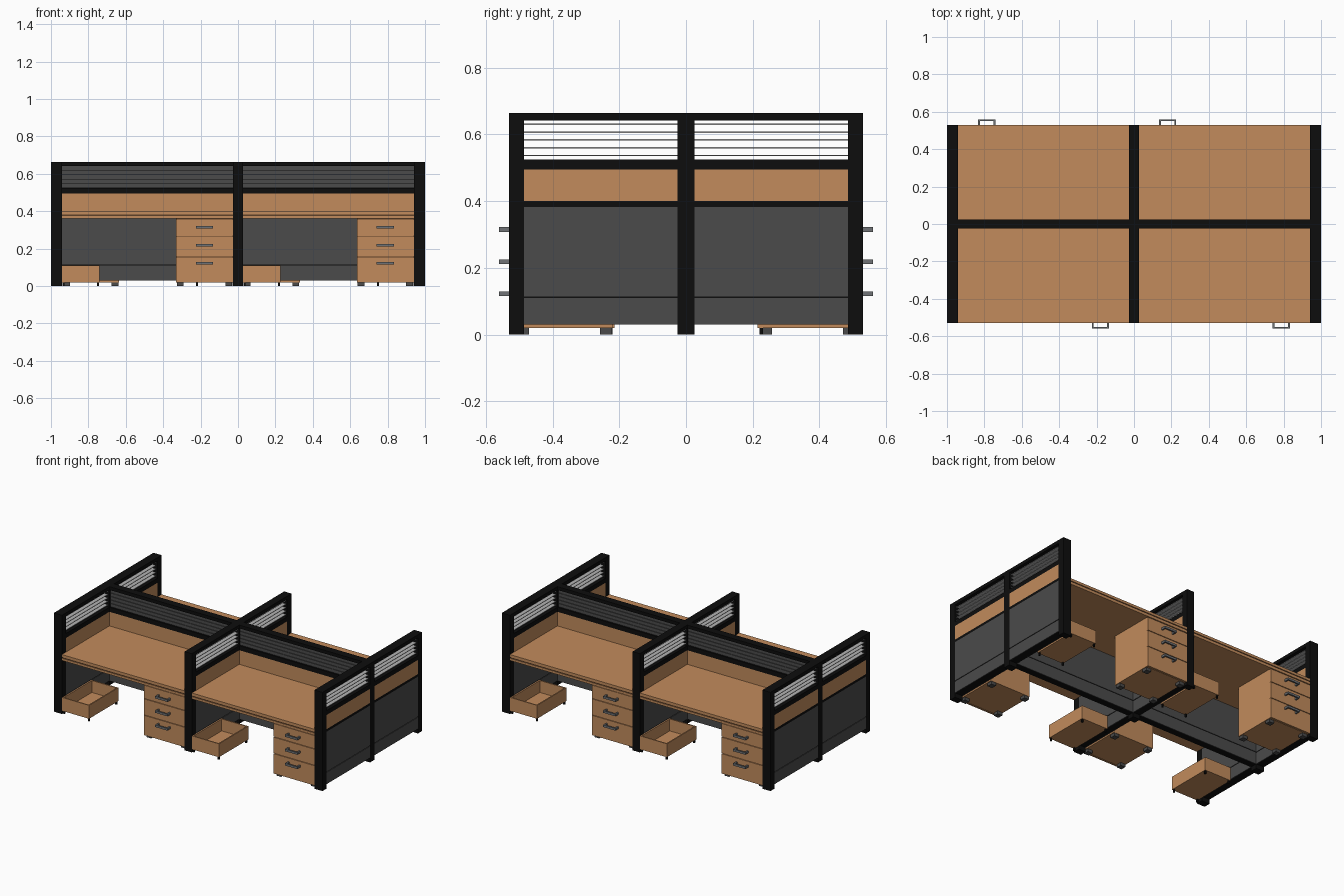
import bpy, bmesh
from math import pi
from mathutils import Matrix

old = bpy.data.objects.get("Cube")
if old:
    bpy.data.objects.remove(old, do_unlink=True)


def material(name, r, g, b):
    m = bpy.data.materials.new(name)
    m.use_nodes = True
    m.diffuse_color = (r, g, b, 1)
    m.node_tree.nodes["Principled BSDF"].inputs["Base Color"].default_value = (r, g, b, 1)
    return m


WOOD = material("warm wood", 0.54, 0.26, 0.107)
SEAM = material("dark wood seam", 0.11, 0.05, 0.02)
BLACK = material("black frame", 0.004, 0.004, 0.004)
GREY = material("dark grey panel", 0.07, 0.07, 0.07)
SLAT = material("light grey slat", 0.45, 0.45, 0.45)
METAL = material("handle grey", 0.16, 0.17, 0.18)


def part(name, mat, boxes, turn=0.0, swap=False):
    """One object from boxes (x0, x1, y0, y1, z0, z1); swap exchanges x and y."""
    bm = bmesh.new()
    for x0, x1, y0, y1, z0, z1 in boxes:
        if swap:
            x0, x1, y0, y1 = y0, y1, x0, x1
        m = Matrix.Translation(((x0 + x1) / 2, (y0 + y1) / 2, (z0 + z1) / 2))
        m = m @ Matrix.Diagonal((x1 - x0, y1 - y0, z1 - z0, 1))
        bmesh.ops.create_cube(bm, size=1, matrix=m)
    bm.transform(Matrix.Rotation(turn, 4, "Z"))
    mesh = bpy.data.meshes.new(name)
    bm.to_mesh(mesh)
    bm.free()
    mesh.materials.append(mat)
    ob = bpy.data.objects.new(name, mesh)
    bpy.context.collection.objects.link(ob)
    return ob


DESK_Z = 0.40
BOTTOM = 0.03
RAIL = 0.495
SILL = 0.525
TOP = 0.642
HEIGHT = 0.664
SKIN = 0.004   # thickness of facing panels


def wall(name, bays, v, half, posts, open_slats, swap):
    """Partition running along u: black frame, facing panels and upper slats."""
    core = half - SKIN
    u0, u1 = bays[0][0], bays[-1][1]
    frame = [(a, b, v - half, v + half, 0, HEIGHT) for a, b in posts]
    frame += [(u0, u1, v - core, v + core, BOTTOM, SILL),
              (u0, u1, v - half, v + half, TOP, HEIGHT),
              (u0, u1, v - half, v + half, RAIL, SILL),
              (u0, u1, v - half, v + half, 0.383, DESK_Z)]
    lower, upper, slats = [], [], []
    pitch = (TOP - SILL) / 5
    for a, b in bays:
        for s in (-1, 1):
            f0, f1 = sorted((v + s * core, v + s * half))
            lower += [(a, b, f0, f1, BOTTOM, 0.109), (a, b, f0, f1, 0.114, 0.383)]
            upper.append((a, b, f0, f1, DESK_Z, RAIL))
        for i in range(5):
            z = SILL + pitch * (i + 0.5)
            if open_slats:
                slats.append((a, b, v - 0.018, v + 0.018, z - 0.002, z + 0.002))
            else:
                slats.append((a, b, v - 0.015, v + 0.015, z - pitch * 0.45, z + pitch * 0.45))
    if not open_slats:
        frame.append((u0, u1, v - 0.008, v + 0.008, SILL, TOP))
    part(name + "_frame", BLACK, frame, swap=swap)
    part(name + "_lower_panels", GREY, lower, swap=swap)
    part(name + "_wood_panels", WOOD, upper, swap=swap)
    part(name + "_slats", SLAT if open_slats else GREY, slats, swap=swap)


# Partitions: two ends and a middle divider across, one long spine
cross_bays = [(-0.485, -0.025), (0.025, 0.485)]
cross_posts = [(-0.53, -0.485), (-0.025, 0.025), (0.485, 0.53)]
for label, x, half in (("right_end", -0.97, 0.03), ("middle", 0, 0.027), ("left_end", 0.97, 0.03)):
    wall(label + "_partition", cross_bays, x, half, cross_posts, True, True)
wall("spine_partition", [(-0.94, -0.027), (0.027, 0.94)], 0, 0.025, [], False, False)


def desk(label, x0, x1, turn):
    def add(name, mat, boxes):
        part(label + "_" + name, mat, boxes, turn)

    # Worktop with a dark groove along its edge
    add("worktop", WOOD, [(x0, x1, -0.53, -0.025, 0.383, DESK_Z),
                          (x0, x1, -0.53, -0.025, 0.36, 0.375)])
    add("worktop_groove", SEAM, [(x0, x1, -0.526, -0.03, 0.375, 0.383)])

    # Drawer cabinet
    c0, c1, front, back = x1 - 0.305, x1, -0.527, -0.22
    add("cabinet", WOOD, [(c0, c1, front + 0.015, back, 0.02, 0.36)])
    add("drawer_seams", SEAM, [(c0 + 0.002, c1 - 0.002, front + 0.006, front + 0.015, 0.022, 0.36)])
    levels = (0.02, 0.157, 0.268, 0.36)
    add("drawer_fronts", WOOD, [(c0, c1, front, front + 0.012, a, b - 0.004)
                                for a, b in zip(levels, levels[1:])])
    mid = (c0 + c1) / 2
    handles = []
    for z in (0.122, 0.218, 0.315):
        z0, z1 = z - 0.007, z + 0.007
        handles.append((mid - 0.046, mid + 0.046, -0.56, -0.55, z0, z1))
        for s in (-1, 1):
            handles.append((mid + s * 0.041 - 0.005, mid + s * 0.041 + 0.005, -0.55, front, z0, z1))
    add("drawer_handles", METAL, handles)
    add("cabinet_feet", GREY, [(x, x + 0.036, y, y + 0.036, 0, 0.02)
                               for x in (c0 + 0.005, c1 - 0.041)
                               for y in (front + 0.02, back - 0.038)])

    # Open tray on small pegs
    t0, t1, f, b, w = x0, x0 + 0.2, -0.527, -0.215, 0.008
    add("tray", WOOD, [(t0, t1, f, b, 0.02, 0.03),
                       (t0, t1, f, f + w, 0.03, 0.11),
                       (t0, t1, b - w, b, 0.03, 0.11),
                       (t0, t0 + w, f + w, b - w, 0.03, 0.11),
                       (t1 - w, t1, f + w, b - w, 0.03, 0.11)])
    add("tray_pegs", BLACK, [(x, x + 0.01, y, y + 0.01, 0, 0.02)
                             for x in (t0 + 0.003, t1 - 0.013)
                             for y in (f + 0.005, b - 0.015)])


# Four desks, the back pair turned half round
for side, turn in (("front", 0.0), ("back", pi)):
    desk(side + "_desk_one", -0.94, -0.027, turn)
    desk(side + "_desk_two", 0.027, 0.94, turn)
